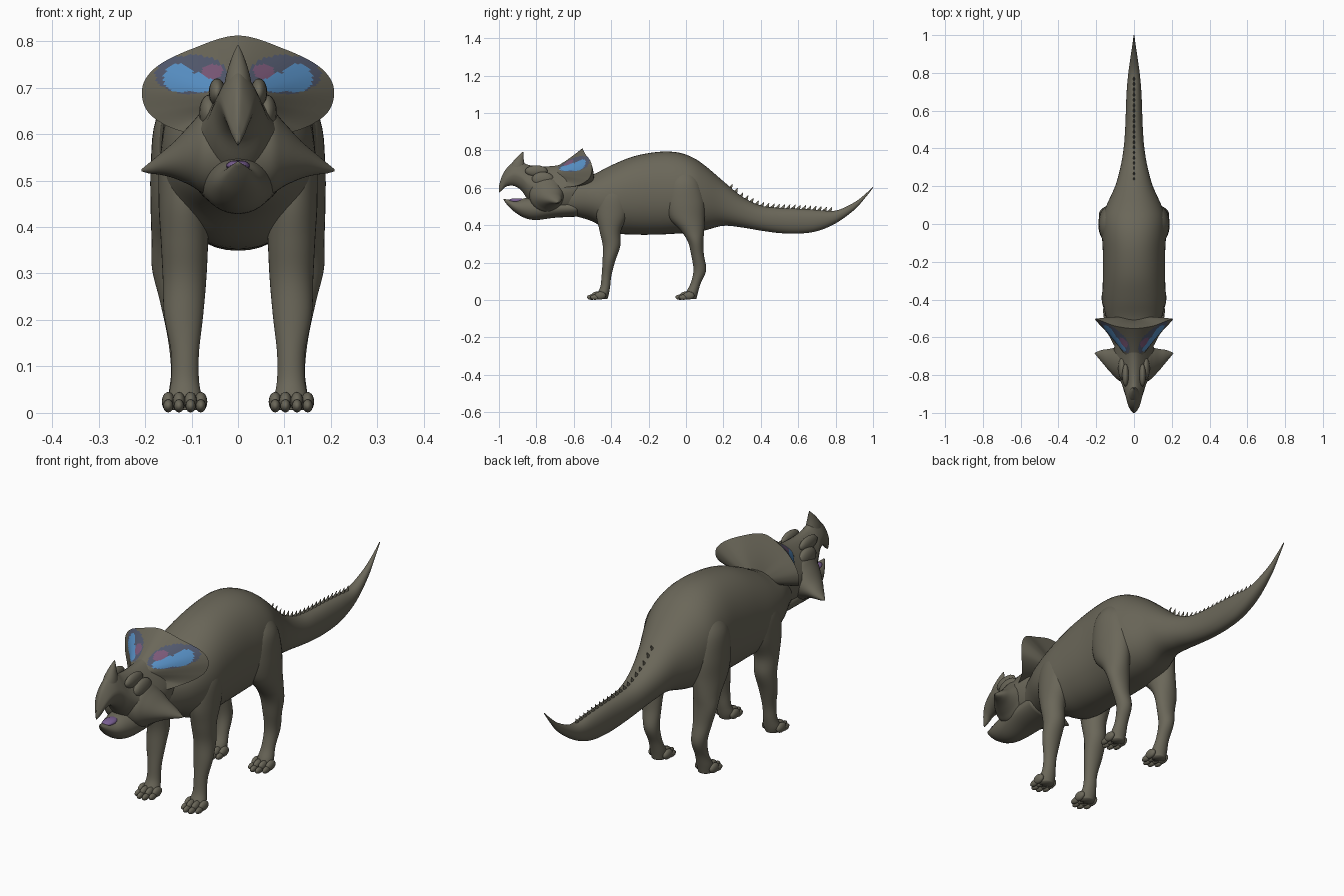
import bpy, bmesh, math
from mathutils import Vector, Matrix

if "Cube" in bpy.data.objects:
    bpy.data.objects.remove(bpy.data.objects["Cube"])


def material(name, rgb):
    m = bpy.data.materials.new(name)
    m.diffuse_color = (*rgb, 1)
    m.use_nodes = True
    m.node_tree.nodes["Principled BSDF"].inputs["Base Color"].default_value = m.diffuse_color
    return m


HIDE = material("olive_hide", (0.145, 0.135, 0.10))
BLUE = material("bright_blue", (0.10, 0.29, 0.58))
HALO = material("dusky_blue", (0.085, 0.10, 0.155))
PINK = material("dull_pink", (0.20, 0.10, 0.19))
MOUTH = material("mouth_purple", (0.20, 0.12, 0.30))


def finish(name, bm, mats=(HIDE,), mirror=False, angle=None):
    bmesh.ops.recalc_face_normals(bm, faces=bm.faces[:])
    me = bpy.data.meshes.new(name)
    bm.to_mesh(me)
    bm.free()
    ob = bpy.data.objects.new(name, me)
    bpy.context.collection.objects.link(ob)
    for m in mats:
        me.materials.append(m)
    me.shade_smooth()
    if angle:
        me.set_sharp_from_angle(angle=math.radians(angle))
    if mirror:
        ob.modifiers.new("mirror", 'MIRROR').use_mirror_merge = False
    return ob


def spline(pts, steps, closed=False):
    """Catmull-Rom curve through tuples of any length."""
    n, out = len(pts), []
    get = (lambda i: pts[i % n]) if closed else (lambda i: pts[min(max(i, 0), n - 1)])
    for i in range(n if closed else n - 1):
        for k in range(steps):
            t = k / steps
            out.append(tuple(
                0.5 * (2*b + (c-a)*t + (2*a-5*b+4*c-d)*t*t + (3*b-a-3*c+d)*t**3)
                for a, b, c, d in zip(get(i-1), get(i), get(i+1), get(i+2))))
    if not closed:
        out.append(tuple(pts[-1]))
    return out


def tube(name, axis, stations, mirror=False, power=2.0, pinch=0.0, sides=36, steps=5, mat=HIDE):
    """Loft of oval rings; station = (position, centre b, centre c, radius b, radius c)."""
    bm = bmesh.new()
    order = {'x': (1, 2, 0), 'y': (0, 2, 1), 'z': (0, 1, 2)}[axis]

    def vert(b, c, a):
        co = [0, 0, 0]
        for i, v in zip(order, (b, c, a)):
            co[i] = v
        return bm.verts.new(co)

    rings = []
    data = spline(stations, steps)
    for a, b, c, rb, rc in data:
        ring = []
        for k in range(sides):
            t = math.tau * k / sides
            s, u = math.sin(t), math.cos(t)
            s = math.copysign(abs(s) ** (2 / power), s)
            u = math.copysign(abs(u) ** (2 / power), u)
            ring.append(vert(b + rb * s * (1 - pinch * max(0, u)), c + rc * u, a))
        rings.append(ring)
    for r, q in zip(rings, rings[1:]):
        for k in range(sides):
            j = (k + 1) % sides
            bm.faces.new((r[k], r[j], q[j], q[k]))
    for ring, d in ((rings[0], data[0]), (rings[-1], data[-1])):
        tip = vert(d[1], d[2], d[0])
        for k in range(sides):
            bm.faces.new((ring[k], ring[(k + 1) % sides], tip))
    return finish(name, bm, (mat,), mirror)


def profile(rows):
    """Side outline rows (y, top, bottom, half width) to tube stations."""
    return [(y, 0, (t + b) / 2, w, (t - b) / 2) for y, t, b, w in rows]


def ovals(name, items, mirror=False, mat=HIDE):
    """Ellipsoids given as (centre, radii)."""
    bm = bmesh.new()
    for c, r in items:
        bmesh.ops.create_uvsphere(bm, u_segments=16, v_segments=10, radius=1,
                                  matrix=Matrix.Translation(c) @ Matrix.Diagonal((*r, 1)))
    return finish(name, bm, (mat,), mirror)


# Body, neck and tail in one loft
BODY = [(-0.70, .63, .47, .06), (-0.60, .645, .45, .10), (-0.50, .67, .42, .145),
        (-0.40, .72, .362, .165), (-0.28, .768, .35, .165), (-0.15, .792, .35, .165),
        (-0.05, .79, .355, .17), (0.03, .765, .36, .168), (0.10, .72, .372, .145),
        (0.20, .635, .397, .10), (0.30, .553, .388, .072), (0.40, .505, .371, .055),
        (0.50, .492, .358, .047), (0.60, .488, .355, .043), (0.70, .482, .368, .039),
        (0.80, .478, .41, .030), (0.90, .522, .482, .016), (0.96, .568, .549, .007),
        (1.00, .606, .600, .002)]
tube("body_and_tail", 'y', profile(BODY), power=2.15, sides=48)

# Small spines along the top of the tail
bm = bmesh.new()
curve = spline(BODY, 12)
for i in range(20):
    y = 0.24 + i * 0.028
    top = min(curve, key=lambda p: abs(p[0] - y))[1]
    m = (Matrix.Translation((0, y, top + 0.005)) @ Matrix.Rotation(-0.5, 4, 'X')
         @ Matrix.Diagonal((0.5, 1, 1, 1)))
    bmesh.ops.create_cone(bm, segments=10, radius1=0.014, radius2=0.001,
                          depth=0.036, cap_ends=True, matrix=m)
finish("tail_spines", bm, angle=50)

# Legs: (z, x, y, radius x, radius y)
tube("front_leg", 'z', [
    (.64, .105, -.38, .03, .04), (.56, .112, -.385, .055, .085), (.46, .115, -.395, .056, .085),
    (.37, .115, -.405, .051, .057), (.29, .115, -.398, .047, .047), (.21, .117, -.412, .042, .034),
    (.13, .114, -.425, .030, .026), (.07, .114, -.432, .030, .026), (.03, .114, -.445, .036, .032),
    (.006, .114, -.448, .030, .028)], mirror=True)
tube("hind_leg", 'z', [
    (.70, .10, -.01, .03, .04), (.63, .115, -.01, .062, .085), (.53, .120, -.005, .068, .105),
    (.44, .124, .005, .064, .095), (.37, .130, .035, .056, .062), (.31, .132, .052, .053, .041),
    (.24, .126, .062, .042, .034), (.16, .118, .074, .033, .034), (.09, .115, .052, .029, .027),
    (.04, .115, .032, .034, .032), (.006, .115, .028, .030, .028)], mirror=True)

# Feet: four spread toes with knuckles and claws
for name, y0 in (("front_toes", -.470), ("hind_toes", .003)):
    toes = []
    for x, dy in ((.080, .012), (.102, -.006), (.127, -.006), (.150, .012)):
        y = y0 + dy
        toes += [((x, y, .024), (.014, .030, .021)), ((x, y - .028, .015), (.011, .026, .014))]
    ovals(name, toes, mirror=True)

# Skull with hooked beak, and lower jaw
tube("skull", 'y', profile([
    (-1.00, .61, .575, .004), (-0.985, .66, .585, .018), (-0.96, .703, .607, .031),
    (-0.92, .738, .610, .042), (-0.88, .738, .585, .052), (-0.84, .722, .53, .068),
    (-0.78, .714, .48, .092), (-0.70, .718, .46, .105), (-0.60, .735, .46, .10),
    (-0.54, .70, .48, .08)]), pinch=0.42)
tube("lower_jaw", 'y', profile([
    (-0.975, .541, .535, .004), (-0.95, .537, .502, .022), (-0.91, .532, .466, .044),
    (-0.86, .545, .438, .060), (-0.80, .55, .428, .072), (-0.70, .54, .440, .085),
    (-0.58, .54, .446, .09)]))
ovals("tongue", [((0, -.905, .532), (.026, .045, .012))], mat=MOUTH)

# Nose horn, cheek horns and brow ridges
tube("nose_horn", 'z', [
    (.66, 0, -.905, .036, .055), (.72, 0, -.900, .027, .038), (.755, 0, -.890, .017, .022),
    (.778, 0, -.879, .008, .010), (.792, 0, -.872, .001, .002)])
tube("cheek_horn", 'x', [
    (.02, -.745, .565, .095, .105), (.07, -.742, .562, .092, .092), (.10, -.733, .556, .078, .068),
    (.135, -.718, .545, .056, .041), (.165, -.702, .536, .036, .024), (.190, -.691, .527, .017, .012),
    (.208, -.684, .522, .002, .002)], mirror=True)
ovals("brow_ridge", [((.045, -.80, .69), (.018, .06, .030)), ((.062, -.765, .645), (.022, .06, .04))],
      mirror=True)

# Neck frill: outline loop joined to a front hub and a back hub
half = [(.10, -.54, .783), (.175, -.512, .745), (.206, -.502, .70), (.194, -.52, .648),
        (.14, -.58, .612), (.07, -.68, .60)]
rim = spline([(0, -.553, .812)] + half + [(-x, y, z) for x, y, z in reversed(half)], 10, closed=True)
bm = bmesh.new()
n, layers = len(rim), 30


def fan(hub, bulge):
    rows = []
    for k in range(1, layers + 1):
        s = k / layers
        push = Vector((0, bulge * math.sin(math.pi * s), 0))
        rows.append([bm.verts.new(hub.lerp(Vector(p), s) + push) for p in rim])
    faces = [bm.faces.new((a[i], a[(i + 1) % n], b[(i + 1) % n], b[i]))
             for a, b in zip(rows, rows[1:]) for i in range(n)]
    bm.faces.new(rows[0])
    return faces


def inside(p, cx, cz, rx, rz):
    return ((abs(p.x) - cx) / rx) ** 2 + ((p.z - cz) / rz) ** 2 < 1


front = fan(Vector((0, -.76, .675)), 0.012)
fan(Vector((0, -.50, .62)), 0.008)
# Painted eye-spots on the front of the frill
for f in front:
    p = f.calc_center_median()
    if p.z < 0.675:
        continue
    if inside(p, .055, .735, .022, .016):
        f.material_index = 3
    elif inside(p, .127, .72, .034, .031) or inside(p, .085, .711, .04, .021):
        f.material_index = 1
    elif inside(p, .10, .728, .078, .042):
        f.material_index = 2
bmesh.ops.remove_doubles(bm, verts=bm.verts[:], dist=0.0002)
finish("neck_frill", bm, (HIDE, BLUE, HALO, PINK), angle=60)
